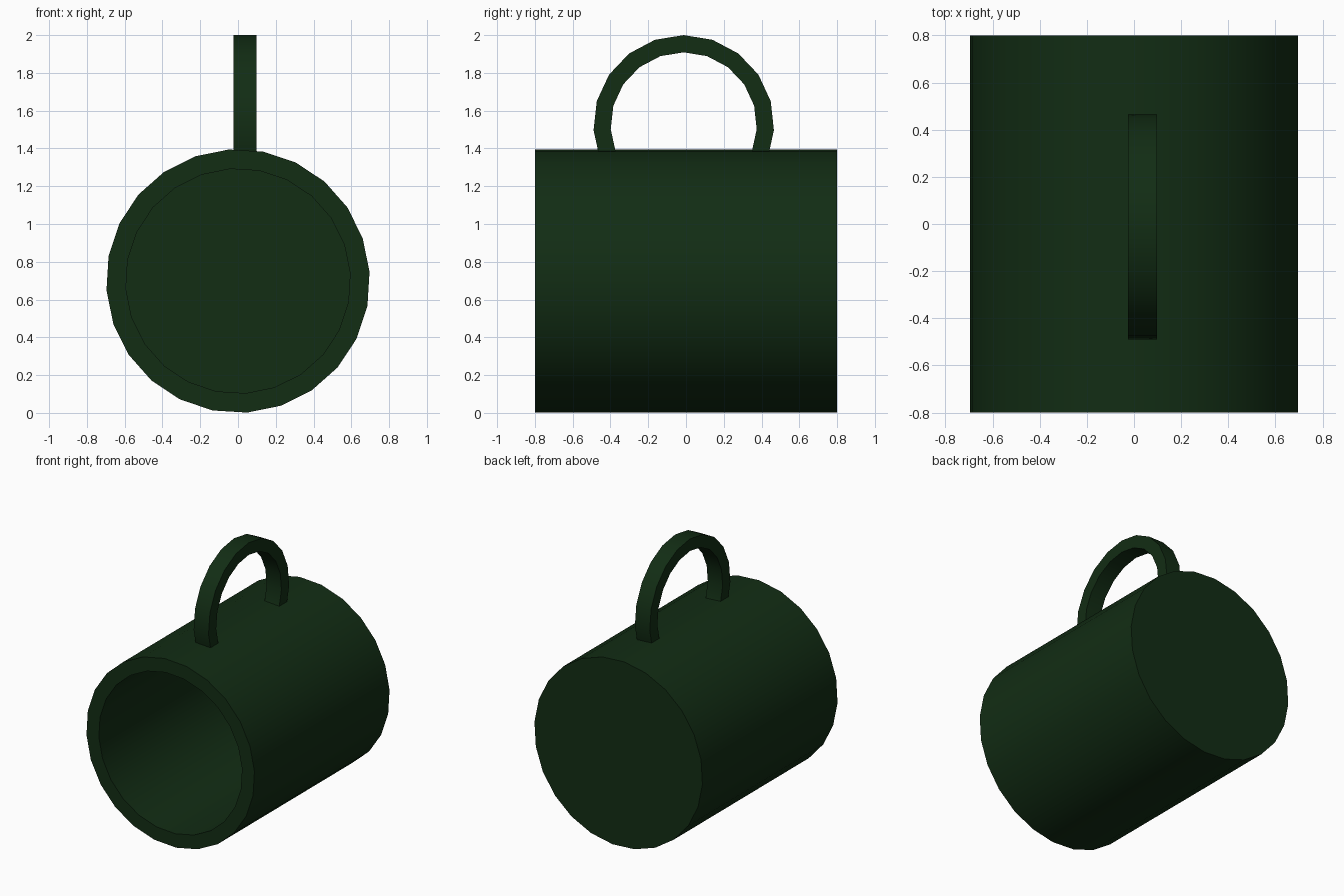
import bpy, bmesh, math

if "Cube" in bpy.data.objects:
    bpy.data.objects.remove(bpy.data.objects["Cube"])

SIDES = 24
OFFSET = math.radians(4)
AXIS_Z = 0.698

mat = bpy.data.materials.new("dark_green")
mat.diffuse_color = (0.006, 0.026, 0.007, 1)
mat.use_nodes = True
mat.node_tree.nodes["Principled BSDF"].inputs["Base Color"].default_value = mat.diffuse_color


def make_object(name, bm):
    bmesh.ops.recalc_face_normals(bm, faces=bm.faces)
    mesh = bpy.data.meshes.new(name)
    bm.to_mesh(mesh)
    bm.free()
    mesh.materials.append(mat)
    obj = bpy.data.objects.new(name, mesh)
    bpy.context.collection.objects.link(obj)
    return obj


def bridge(bm, a, b):
    for i in range(len(a)):
        j = (i + 1) % len(a)
        bm.faces.new((a[i], a[j], b[j], b[i]))


# Mug body lying on its side: outer wall, rim, inner wall and floor
bm = bmesh.new()
rings = []
for radius, y in [(0.698, 0.8), (0.698, -0.8), (0.595, -0.8), (0.595, 0.7)]:
    ring = []
    for i in range(SIDES):
        a = OFFSET + math.tau * i / SIDES
        ring.append(bm.verts.new((radius * math.cos(a), y, AXIS_Z + radius * math.sin(a))))
    rings.append(ring)
for a, b in zip(rings, rings[1:]):
    bridge(bm, a, b)
bm.faces.new(rings[0])
bm.faces.new(rings[-1])
body = make_object("mug_body", bm)

# Handle: rectangular section swept round an arc, ends sunk into the wall
bm = bmesh.new()
cy, cz = -0.012, 1.522
sections = []
for i in range(-7, 8):
    a = math.radians(90 + i * 18.6)
    if abs(i) == 7:
        a = math.radians(90 + math.copysign(116, i))
    section = []
    for radius, x in [(0.387, -0.025), (0.478, -0.025), (0.478, 0.098), (0.387, 0.098)]:
        section.append(bm.verts.new((x, cy + radius * math.cos(a), cz + radius * math.sin(a))))
    sections.append(section)
for a, b in zip(sections, sections[1:]):
    bridge(bm, a, b)
bm.faces.new(sections[0])
bm.faces.new(sections[-1])
handle = make_object("handle", bm)

# Smooth curved walls with sharp rims
for obj in (body, handle):
    bpy.ops.object.select_all(action='DESELECT')
    obj.select_set(True)
    bpy.context.view_layer.objects.active = obj
    bpy.ops.object.shade_smooth_by_angle(angle=math.radians(30))
